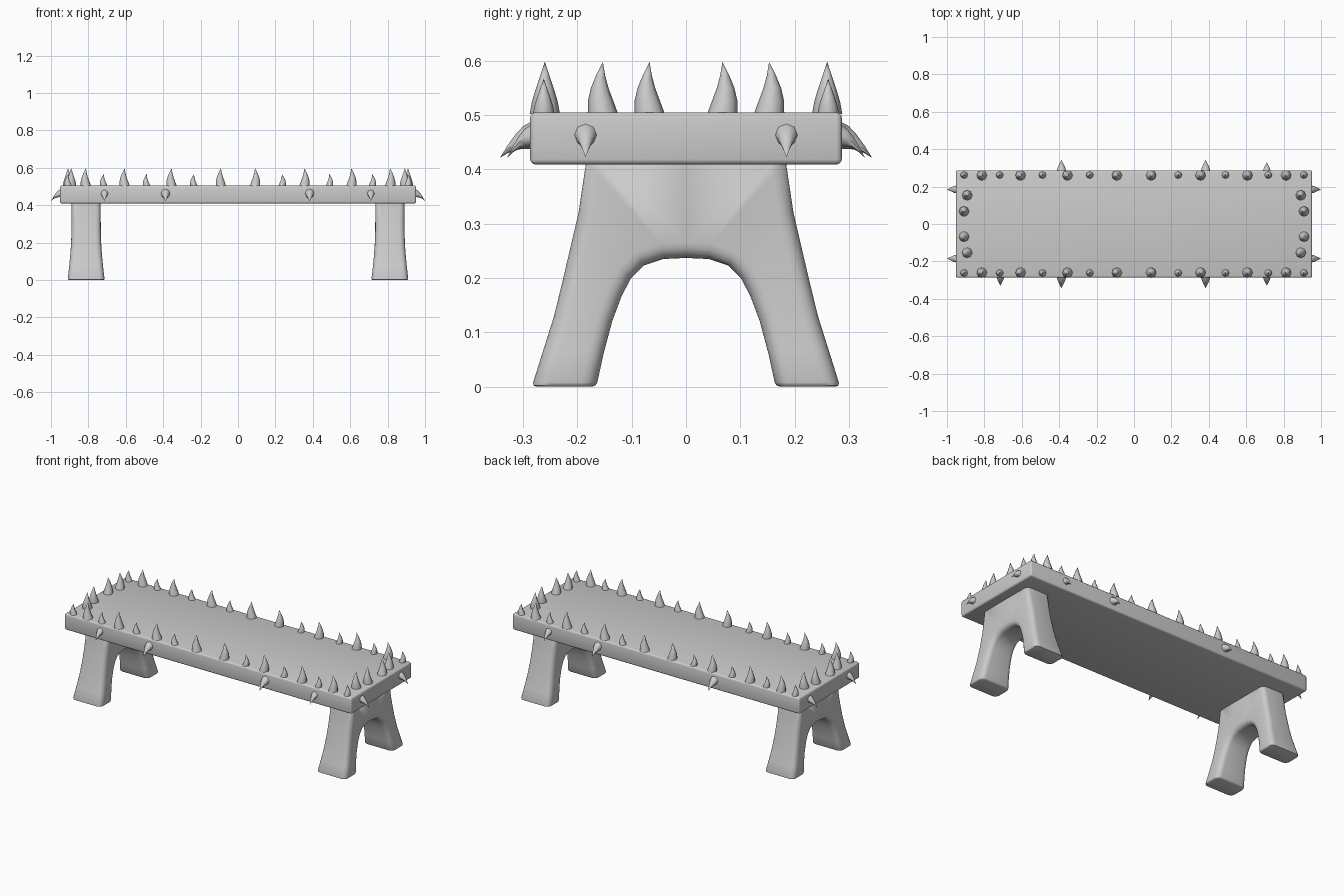
import bpy, bmesh, math
from mathutils import Vector

if "Cube" in bpy.data.objects:
    bpy.data.objects.remove(bpy.data.objects["Cube"])


def finish(bm, name, angle=40):
    bmesh.ops.recalc_face_normals(bm, faces=bm.faces[:])
    me = bpy.data.meshes.new(name)
    bm.to_mesh(me)
    bm.free()
    ob = bpy.data.objects.new(name, me)
    bpy.context.collection.objects.link(ob)
    bpy.ops.object.select_all(action='DESELECT')
    ob.select_set(True)
    bpy.context.view_layer.objects.active = ob
    bpy.ops.object.shade_smooth_by_angle(angle=math.radians(angle))
    return ob


def bevel(bm, edges, offset, segments):
    bmesh.ops.bevel(bm, geom=edges, offset=offset, offset_type='OFFSET',
                    segments=segments, profile=0.5, affect='EDGES', clamp_overlap=True)


# Seat slab
bm = bmesh.new()
bmesh.ops.create_cube(bm, size=1)
for v in bm.verts:
    v.co = Vector((v.co.x * 1.904, v.co.y * 0.574, v.co.z * 0.096 + 0.457))
bevel(bm, bm.edges[:], 0.01, 3)
finish(bm, "seat")

# Arched leg: (outer y, outer z, inner y, inner z) from the foot to the crown
ARCH = [(.284, 0, .165, 0), (.262, .07, .152, .06), (.243, .13, .136, .12),
        (.226, .20, .118, .168), (.212, .26, .101, .20), (.198, .32, .078, .223),
        (.183, .42, .042, .235), (0, .42, 0, .237)]


def leg(name, cx):
    pairs = ARCH + [(-a, b, -c, d) for a, b, c, d in reversed(ARCH[:-1])]
    bm = bmesh.new()

    def vert(y, z, side):
        half = 0.078 + 0.021 * max(0, 1 - z / 0.25) ** 1.5
        return bm.verts.new((cx + side * half, y, z))

    rings = [[vert(a, b, -1), vert(a, b, 1), vert(c, d, 1), vert(c, d, -1)]
             for a, b, c, d in pairs]
    for p, q in zip(rings, rings[1:]):
        for i in range(4):
            j = (i + 1) % 4
            bm.faces.new((p[i], p[j], q[j], q[i]))
    soles = [bm.faces.new(rings[0]), bm.faces.new(rings[-1])]
    bmesh.ops.recalc_face_normals(bm, faces=bm.faces[:])

    def flat_end(f):
        return f in soles or f.normal.z > 0.9

    rims = [e for e in bm.edges if not any(flat_end(f) for f in e.link_faces)
            and e.calc_face_angle(0) > 0.9]
    bevel(bm, rims, 0.028, 4)
    sole_edges = [e for e in bm.edges if all(v.co.z < 1e-4 for v in e.verts)]
    bevel(bm, sole_edges, 0.008, 2)
    finish(bm, name, 50)


leg("left_leg", -0.812)
leg("right_leg", 0.812)


# Curved spike: rings along an axis, shifted sideways by the bend function
def spike(name, base, axis, bend_dir, length, radius, bend):
    axis, bend_dir, base = Vector(axis), Vector(bend_dir), Vector(base)
    side = axis.cross(bend_dir)
    bm = bmesh.new()
    n, rings = 8, []
    for t, r in ((0, 1), (.25, .84), (.5, .58), (.75, .29)):
        c = base + axis * length * t + bend_dir * bend(t)
        rings.append([bm.verts.new(c + radius * r * (bend_dir * math.cos(k * math.tau / n)
                                                     + side * math.sin(k * math.tau / n)))
                      for k in range(n)])
    tip = bm.verts.new(base + axis * length + bend_dir * bend(1))
    for p, q in zip(rings, rings[1:]):
        for k in range(n):
            bm.faces.new((p[k], p[(k + 1) % n], q[(k + 1) % n], q[k]))
    for k in range(n):
        bm.faces.new((rings[-1][k], rings[-1][(k + 1) % n], tip))
    bm.faces.new(rings[0])
    finish(bm, name, 50)


def bulge(t):
    return 0.006 * math.sin(math.pi * t)


def droop(t):
    return 0.042 * t ** 1.7


# Upright spikes along the long edges, alternating small and large
ROW = [.907, .813, .717, .606, .488, .355, .235, .091]
for sx in (-1, 1):
    for sy in (-1, 1):
        for i, x in enumerate(ROW):
            big = i % 2
            spike("top_spike", (sx * x, sy * (.26 if big else .262), .502), (0, 0, 1), (sx, 0, 0),
                  .096 if big else .065, .028 if big else .02, bulge)
        # Upright spikes along the short ends
        for x, y in ((.892, .153), (.909, .067)):
            spike("end_top_spike", (sx * x, sy * y, .502), (0, 0, 1), (0, sy, 0),
                  .096, .028, bulge)
        # Drooping spikes on the short ends
        spike("end_spike", (sx * .95, sy * .185, .464), (sx, 0, 0), (0, 0, -1),
              .05, .021, droop)

# Drooping spikes on the front and back edges
for sy, xs in ((-1, (-.714, -.388, .383, .71)), (1, (-.388, .383, .71))):
    for x in xs:
        big = abs(x) < .5
        spike("side_spike", (x, sy * .285, .463), (0, sy, 0), (0, 0, -1),
              .058 if big else .045, .025 if big else .02, droop)
